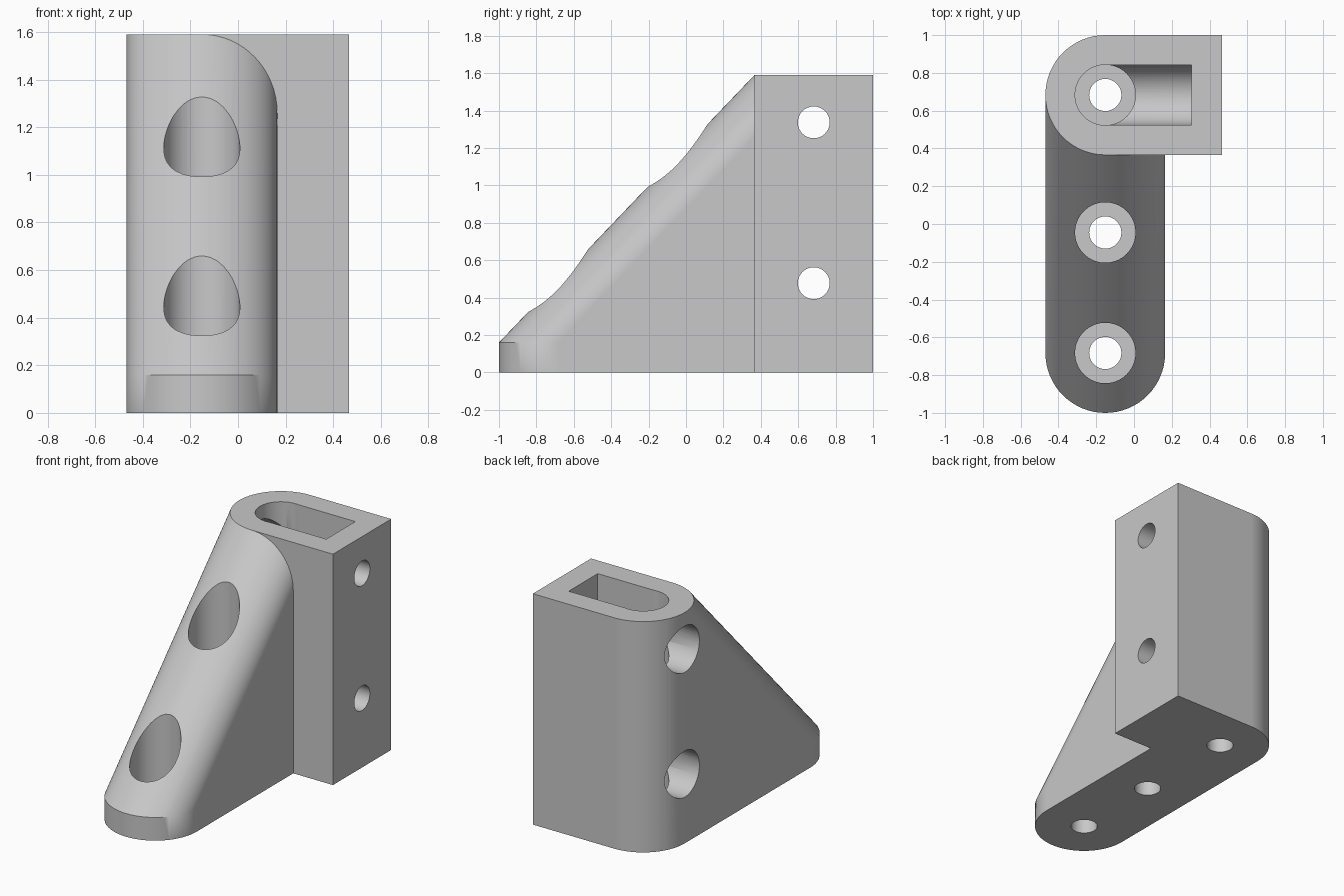
import bpy, bmesh, math
from mathutils import Matrix, Vector

if "Cube" in bpy.data.objects:
    bpy.data.objects.remove(bpy.data.objects["Cube"])

H = 1.59            # total height
R = 0.317           # outer rounding radius
CX = -0.152         # centre line of the leg and post
CY = 0.683          # distance of both rounded ends from the middle
WALL = 0.16         # thickness under the screw heads
BORE, HOLE = 0.16, 0.085
SIDE_Z = (0.477, 1.337)

grey = bpy.data.materials.new("light_grey")
grey.diffuse_color = (0.58, 0.58, 0.58, 1)
grey.use_nodes = True
grey.node_tree.nodes["Principled BSDF"].inputs["Base Color"].default_value = grey.diffuse_color


def make(name, bm):
    bmesh.ops.recalc_face_normals(bm, faces=bm.faces[:])
    me = bpy.data.meshes.new(name)
    bm.to_mesh(me)
    bm.free()
    me.materials.append(grey)
    ob = bpy.data.objects.new(name, me)
    bpy.context.scene.collection.objects.link(ob)
    return ob


def prism(name, pts, vec):
    """Extrude a closed outline of 3D points along vec."""
    bm = bmesh.new()
    face = bm.faces.new([bm.verts.new(p) for p in pts])
    ext = bmesh.ops.extrude_face_region(bm, geom=[face], use_keep_orig=True)
    new = [g for g in ext["geom"] if isinstance(g, bmesh.types.BMVert)]
    bmesh.ops.translate(bm, verts=new, vec=Vector(vec))
    return make(name, bm)


def arc(r, a0, a1, n):
    return [(r * math.cos(math.radians(a0 + (a1 - a0) * i / n)),
             r * math.sin(math.radians(a0 + (a1 - a0) * i / n))) for i in range(n + 1)]


def z_cyl(name, y, r, z0, z1):
    pts = [(CX + a, y + b, z0) for a, b in arc(r, 0, 360, 64)[:-1]]
    return prism(name, pts, (0, 0, z1 - z0))


def x_cyl(name, z, r, x0, x1):
    pts = [(x0, CY + a, z + b) for a, b in arc(r, 0, 360, 64)[:-1]]
    return prism(name, pts, (x1 - x0, 0, 0))


def combine(target, tool, op):
    mod = target.modifiers.new(op.lower(), 'BOOLEAN')
    mod.operation, mod.solver, mod.object = op, 'EXACT', tool
    bpy.context.view_layer.objects.active = target
    bpy.ops.object.modifier_apply(modifier=mod.name)
    bpy.data.objects.remove(tool)


# upright post: square on the right, rounded on the left
outline = [(0.467, CY - R, 0), (0.467, CY + R, 0)]
outline += [(CX + a, CY + b, 0) for a, b in arc(R, 90, 270, 32)]
bracket = prism("corner_bracket", outline, (0, 0, H))

# sloping leg: hull from the rounded foot up to the top of the post
bm = bmesh.new()
for a, b in arc(R, 180, 360, 32):
    for y, z in ((-CY, 0), (-CY, WALL), (CY, H)):
        bm.verts.new((CX + a, y + b, z))
for s in (-1, 1):
    bm.verts.new((CX + s * R, CY, 0))
bmesh.ops.convex_hull(bm, input=bm.verts[:])
bmesh.ops.dissolve_limit(bm, angle_limit=math.radians(0.5),
                         verts=bm.verts[:], edges=bm.edges[:])
combine(bracket, make("leg", bm), 'UNION')

# vertical screw holes with wide access bores
for y in (-CY, -0.045, CY):
    combine(bracket, z_cyl("bore", y, BORE, WALL, 2), 'DIFFERENCE')
    combine(bracket, z_cyl("hole", y, HOLE, -0.2, WALL + 0.05), 'DIFFERENCE')

# slot inside the post, round at the bottom and open at the top
w = BORE - 0.002
u = [(CX, CY + a, SIDE_Z[0] + b) for a, b in arc(w, 180, 360, 32)]
u += [(CX, CY + w, 2), (CX, CY - w, 2)]
combine(bracket, prism("slot", u, (0.305 - CX, 0, 0)), 'DIFFERENCE')

# sideways screw holes with access bores from the left
for z in SIDE_Z:
    combine(bracket, x_cyl("side_bore", z, BORE - 0.001, -1, -0.1), 'DIFFERENCE')
    combine(bracket, x_cyl("side_hole", z, HOLE, 0.25, 1), 'DIFFERENCE')

# smooth curves, crisp edges
bracket.select_set(True)
bpy.context.view_layer.objects.active = bracket
bpy.ops.object.shade_smooth_by_angle(angle=math.radians(30))
mod = bracket.modifiers.new("even_shading", 'WEIGHTED_NORMAL')
mod.keep_sharp = True
